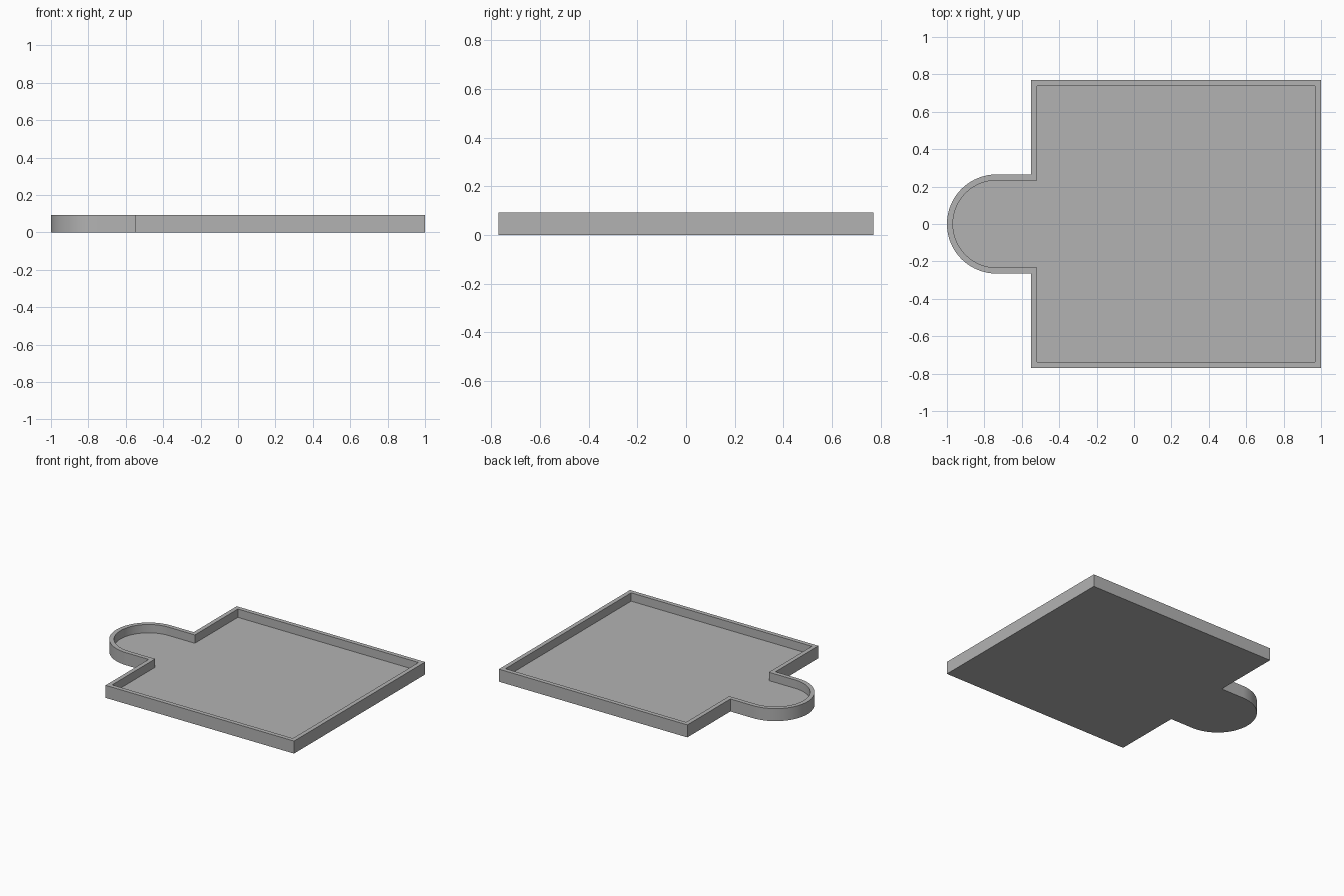
import bpy
import bmesh
from math import cos, sin, pi, radians

if "Cube" in bpy.data.objects:
    bpy.data.objects.remove(bpy.data.objects["Cube"], do_unlink=True)

LEFT, RIGHT, HALF_DEPTH = -0.55, 1.0, 0.77
TAB_RADIUS = 0.265
TAB_X = -1.0 + TAB_RADIUS
HEIGHT, WALL, FLOOR = 0.093, 0.032, 0.031
ARC_STEPS = 48

grey = bpy.data.materials.new("plain grey")
grey.use_nodes = True
colour = (0.45, 0.45, 0.45, 1)
grey.diffuse_color = colour
grey.node_tree.nodes["Principled BSDF"].inputs["Base Color"].default_value = colour


def outline(inset):
    """Counter-clockwise plan of the tray, moved inward by inset."""
    r, y = TAB_RADIUS - inset, HALF_DEPTH - inset
    x0, x1 = LEFT + inset, RIGHT - inset
    arc = [(TAB_X + r * cos(a), r * sin(a))
           for a in (pi / 2 + pi * i / ARC_STEPS for i in range(ARC_STEPS + 1))]
    return [(x1, -y), (x1, y), (x0, y), (x0, r)] + arc + [(x0, -r), (x0, -y)]


bm = bmesh.new()


def ring(inset, z):
    return [bm.verts.new((x, y, z)) for x, y in outline(inset)]


def bridge(a, b):
    n = len(a)
    for i in range(n):
        j = (i + 1) % n
        bm.faces.new((a[i], a[j], b[j], b[i]))


# Underside, outer wall, flat rim, inner wall and recessed floor
rings = [ring(0, 0), ring(0, HEIGHT), ring(WALL, HEIGHT), ring(WALL, FLOOR)]
for lower, upper in zip(rings, rings[1:]):
    bridge(lower, upper)
bm.faces.new(reversed(rings[0]))
bm.faces.new(rings[-1])
bmesh.ops.recalc_face_normals(bm, faces=bm.faces)

mesh = bpy.data.meshes.new("tray")
bm.to_mesh(mesh)
bm.free()
mesh.materials.append(grey)
tray = bpy.data.objects.new("tray", mesh)
bpy.context.collection.objects.link(tray)

# Smooth round end, sharp corners
bpy.ops.object.select_all(action="DESELECT")
tray.select_set(True)
bpy.context.view_layer.objects.active = tray
bpy.ops.object.shade_smooth_by_angle(angle=radians(30))
